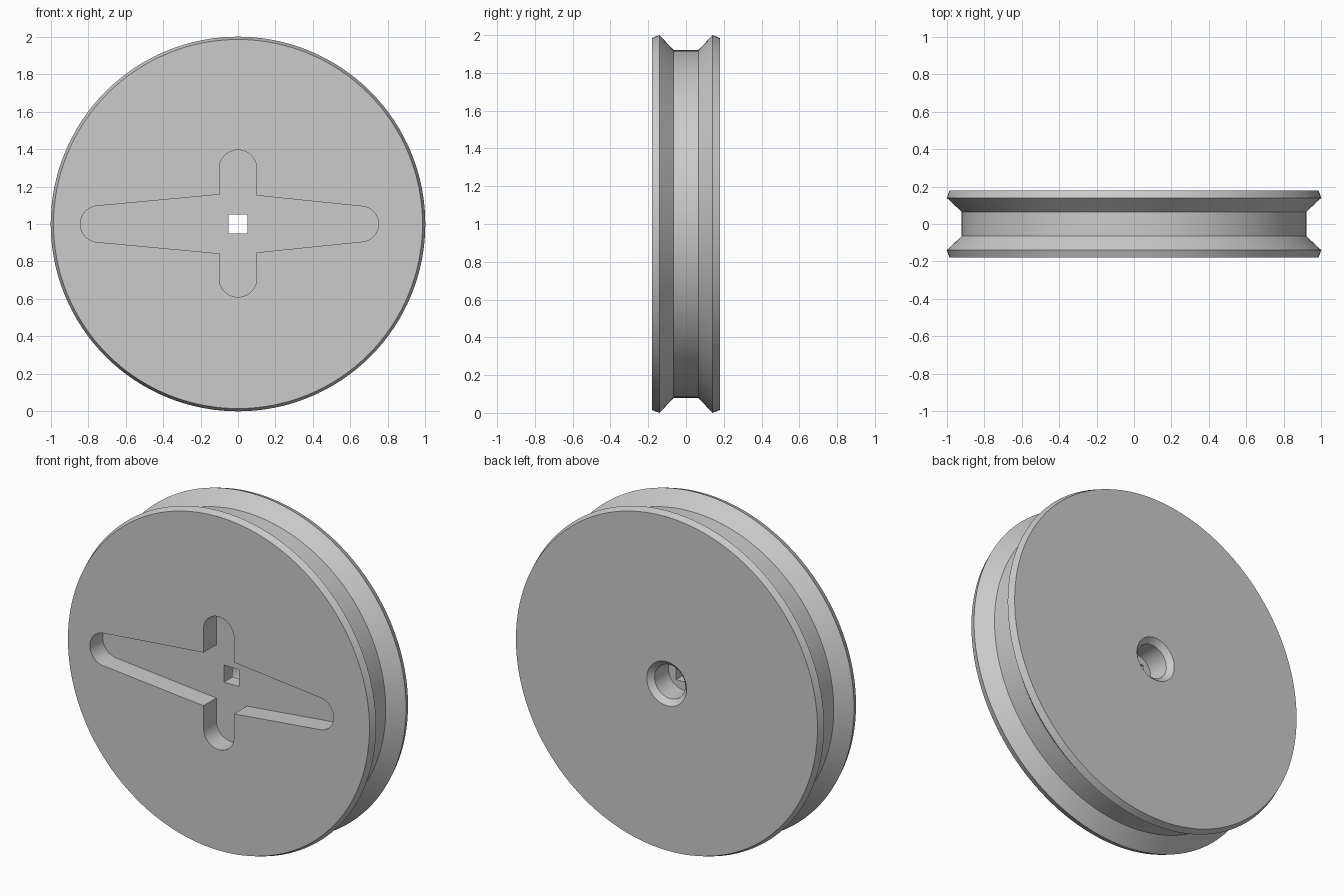
import bpy
import bmesh
import math

cube = bpy.data.objects.get("Cube")
if cube:
    bpy.data.objects.remove(cube, do_unlink=True)

CENTRE = 1.0      # height of the axle
HALF = 0.18       # half the wheel's width
WEB_FRONT = -0.06  # floor of the horn recess
WEB_BACK = 0.02    # floor of the axle bore


def new_object(name, bm):
    bmesh.ops.recalc_face_normals(bm, faces=bm.faces[:])
    mesh = bpy.data.meshes.new(name)
    bm.to_mesh(mesh)
    bm.free()
    obj = bpy.data.objects.new(name, mesh)
    bpy.context.collection.objects.link(obj)
    return obj


def lathe(name, profile, segments):
    """Closed solid turned around the y axis from (radius, y) pairs."""
    bm = bmesh.new()
    rings = []
    for r, y in profile:
        angles = [math.tau * i / segments for i in range(segments)]
        rings.append([bm.verts.new((r * math.cos(a), y, CENTRE + r * math.sin(a)))
                      for a in angles])
    for a, b in zip(rings, rings[1:]):
        for i in range(segments):
            j = (i + 1) % segments
            bm.faces.new((a[i], a[j], b[j], b[i]))
    bm.faces.new(rings[0])
    bm.faces.new(rings[-1])
    return new_object(name, bm)


def prism(name, outline, y0, y1):
    """Outline of (x, z) pairs around the axle, extruded along y."""
    bm = bmesh.new()
    face = bm.faces.new([bm.verts.new((x, y0, CENTRE + z)) for x, z in outline])
    grown = bmesh.ops.extrude_face_region(bm, geom=[face])["geom"]
    moved = [v for v in grown if isinstance(v, bmesh.types.BMVert)]
    bmesh.ops.translate(bm, verts=moved, vec=(0, y1 - y0, 0))
    return new_object(name, bm)


def half_round(cx, cz, r, start, steps=20):
    angles = [math.radians(start + 180 * i / steps) for i in range(steps + 1)]
    return [(cx + r * math.cos(a), cz + r * math.sin(a)) for a in angles]


def cut(target, cutter):
    mod = target.modifiers.new("cut", "BOOLEAN")
    mod.operation = "DIFFERENCE"
    mod.solver = "EXACT"
    mod.object = cutter
    bpy.context.view_layer.objects.active = target
    bpy.ops.object.modifier_apply(modifier=mod.name)
    bpy.data.objects.remove(cutter, do_unlink=True)


# Grooved wheel
side = [(0.985, HALF), (1.0, 0.14), (0.92, 0.065)]
profile = [(r, -y) for r, y in side] + side[::-1]
wheel = lathe("grooved_wheel", profile, 128)

# Recess for a four-armed servo horn
out = -HALF - 0.1
long_arm = (half_round(-0.745, 0, 0.097, 90) + [(-0.1, -0.157), (0.1, -0.152)]
            + half_round(0.655, 0, 0.095, -90) + [(0.1, 0.152), (-0.1, 0.157)])
short_arm = half_round(0, 0.295, 0.1, 0) + half_round(0, -0.29, 0.1, 180)
cut(wheel, prism("long_arm_cutter", long_arm, out, WEB_FRONT))
cut(wheel, prism("short_arm_cutter", short_arm, out, WEB_FRONT))

# Countersunk axle bore in the back
bore = [(0.1, WEB_BACK), (0.1, HALF - 0.03), (0.13, HALF), (0.13, HALF + 0.1)]
cut(wheel, lathe("bore_cutter", bore, 48))

# Square hole through the web
s = 0.05
square = [(-s, -s), (s, -s), (s, s), (-s, s)]
cut(wheel, prism("square_cutter", square, WEB_FRONT - 0.05, WEB_BACK + 0.05))

# Plain grey plastic
grey = bpy.data.materials.new("grey_plastic")
grey.use_nodes = True
colour = (0.6, 0.6, 0.6, 1.0)
grey.diffuse_color = colour
grey.node_tree.nodes["Principled BSDF"].inputs["Base Color"].default_value = colour
wheel.data.materials.clear()
wheel.data.materials.append(grey)

# Smooth rounds with crisp edges
bpy.ops.object.select_all(action="DESELECT")
wheel.select_set(True)
bpy.context.view_layer.objects.active = wheel
bpy.ops.object.shade_smooth_by_angle(angle=math.radians(25))
